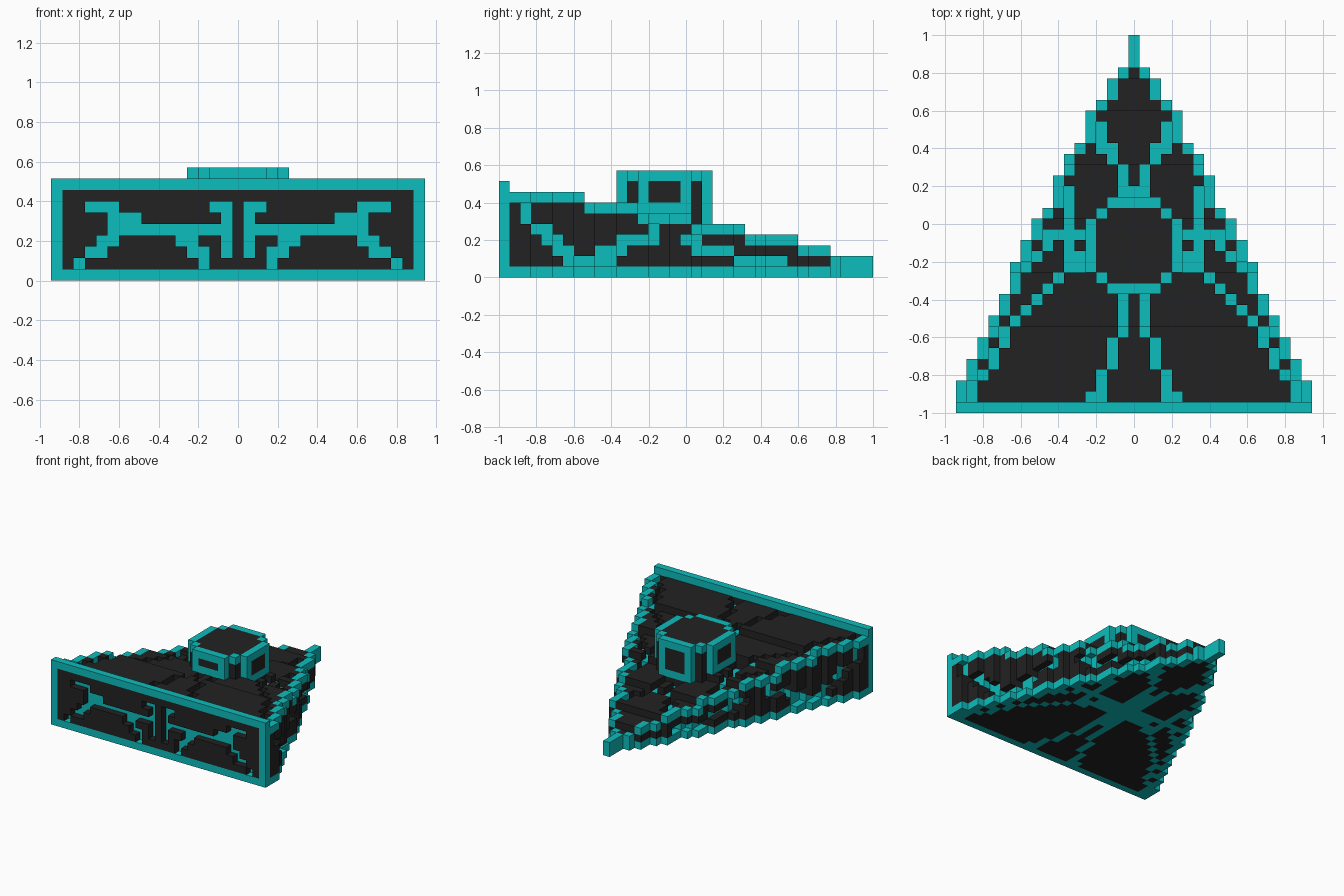
import bpy
import bmesh
from mathutils import Vector

old = bpy.data.objects.get("Cube")
if old:
    bpy.data.objects.remove(old)

ROWS = 35
CELL = 2 / ROWS
PANEL, TRIM = range(2)
NEIGHBOURS = [Vector(d) for d in
              ((1, 0, 0), (-1, 0, 0), (0, 1, 0), (0, -1, 0), (0, 0, 1), (0, 0, -1))]


def make_material(name, colour):
    mat = bpy.data.materials.new(name)
    mat.use_nodes = True
    mat.diffuse_color = colour
    mat.node_tree.nodes["Principled BSDF"].inputs["Base Color"].default_value = colour
    return mat


materials = [make_material("charcoal", (0.016, 0.016, 0.016, 1)),
             make_material("turquoise", (0.004, 0.515, 0.51, 1))]


def build(name, cells, hidden=()):
    """Skin a dictionary of block cells, skipping faces between blocks."""
    bm = bmesh.new()
    for cell, colour in cells.items():
        centre = Vector(cell)
        for n in NEIGHBOURS:
            beside = tuple(int(c) for c in centre + n)
            if beside in cells or beside in hidden:
                continue
            u = Vector((n.y, n.z, n.x))
            v = n.cross(u)
            corners = [centre + (n + a * u + b * v) / 2
                       for a, b in ((-1, -1), (1, -1), (1, 1), (-1, 1))]
            face = bm.faces.new([bm.verts.new(
                (p.x * CELL, (p.y + 0.5) * CELL - 1, (p.z + 0.5) * CELL)) for p in corners])
            face.material_index = colour
    bmesh.ops.remove_doubles(bm, verts=bm.verts, dist=CELL / 10)
    mesh = bpy.data.meshes.new(name)
    bm.to_mesh(mesh)
    bm.free()
    for mat in materials:
        mesh.materials.append(mat)
    obj = bpy.data.objects.new(name, mesh)
    bpy.context.collection.objects.link(obj)


def spans(*runs):
    """Cells covered by straight runs (a0, a1, b0, b1)."""
    return {(a, b) for a0, a1, b0, b1 in runs
            for a in range(a0, a1 + 1) for b in range(b0, b1 + 1)}


# Half width of each row, from the wide front to the pointed tail
STEPS = (3, 2, 2, 2, 2, 3, 2, 2, 1, 3, 2, 1, 3, 1, 2, 1, 3)
half_width = [16 - n for n, count in enumerate(STEPS) for _ in range(count)]


def height(row):
    if row == 0:
        return 9
    return 2 if row > 30 else min(8, 8 - (row - 3) // 5)


# Circuit lines on the deck (x, row), mirrored in x
deck_lines = spans((4, 4, 1, 1), (3, 3, 1, 3), (2, 2, 4, 6), (1, 1, 7, 10),
                   (0, 1, 20, 20), (1, 1, 21, 22), (2, 2, 23, 24), (3, 3, 24, 26),
                   (15, 15, 1, 2), (14, 14, 3, 3), (13, 13, 4, 5), (12, 12, 6, 7),
                   (5, 6, 13, 13), (5, 5, 14, 14), (5, 7, 16, 16), (6, 6, 14, 20),
                   (8, 8, 15, 16), (9, 9, 14, 14), (10, 10, 13, 13))
deck_lines |= {(x, 19 - x) for x in range(7, 12)}

# Circuit lines on the front wall (x, layer), mirrored in x
front_lines = spans((3, 4, 7, 7), (1, 2, 6, 6), (1, 1, 2, 6), (2, 10, 4, 4),
                    (9, 11, 5, 5), (11, 13, 6, 6), (11, 11, 3, 4), (4, 5, 3, 3),
                    (3, 4, 2, 2), (3, 3, 1, 1), (11, 12, 3, 3), (12, 13, 2, 2),
                    (14, 14, 1, 1))

# Circuit lines on the stepped flanks (row, layer)
side_lines = spans((2, 2, 5, 6), (3, 4, 4, 4), (4, 5, 3, 3), (5, 6, 2, 2),
                   (6, 10, 1, 1), (9, 11, 2, 2), (11, 13, 3, 3), (14, 14, 3, 4),
                   (17, 18, 3, 3), (18, 21, 2, 2), (22, 26, 1, 1))

# Hull: a solid wedge of blocks with trim along its outer edges
hull = {}
for row, width in enumerate(half_width):
    top = height(row) - 1
    for x in range(-width, width + 1):
        for z in range(top + 1):
            rim = abs(x) == width
            edge = rim and z in (0, top)
            if row == 0:
                edge = rim or z in (0, top)
            hull[x, row, z] = TRIM if edge or row > 31 else PANEL


def engrave(cell, behind):
    """Cut one block out and colour the block below it as a circuit line."""
    if hull.get(cell) == PANEL and behind in hull:
        del hull[cell]
        hull[behind] = TRIM


for side in (-1, 1):
    for x, row in deck_lines:
        top = height(row) - 1
        if x < half_width[row]:
            engrave((side * x, row, top), (side * x, row, top - 1))
            hull[side * x, row, 0] = TRIM
    for x, z in front_lines:
        engrave((side * x, 0, z), (side * x, 1, z))
    for row, z in side_lines:
        x = half_width[row]
        engrave((side * x, row, z), (side * (x - 1), row, z))

# Lines meeting on the underside below the tower
for x in range(-4, 5):
    for row in range(11, 20):
        if abs(x) <= 1 or abs(row - 15) <= 1 and abs(x) > 1:
            hull[x, row, 0] = TRIM

# Tower: an eight-sided drum with trimmed corners and cap ring
tower = {}
for x in range(-4, 5):
    for y in range(-4, 5):
        across, along = max(abs(x), abs(y)), min(abs(x), abs(y))
        if across + along > 6:
            continue
        ring = across == 4 or across == along == 3
        for z in range(height(y + 15), 10):
            post = across == 4 and along == 2
            foot = across == 4 and z == height(y + 15)
            trim = ring and (z == 9 or post or foot)
            tower[x, y + 15, z] = TRIM if trim else PANEL

build("hull", hull, tower)
build("tower", tower, hull)
